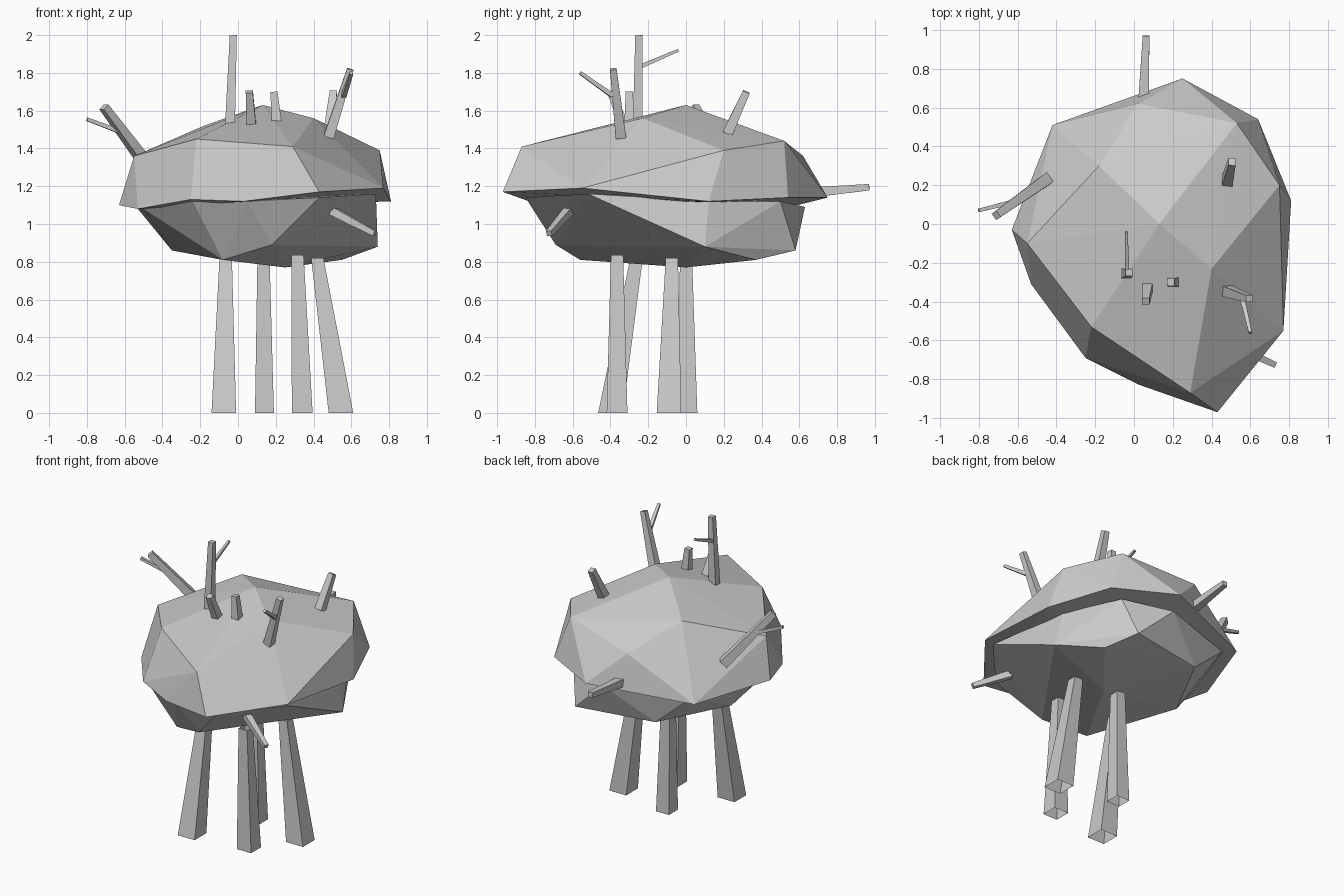
import bpy, bmesh
from mathutils import Vector


def finish(name, bm):
    me = bpy.data.meshes.new(name)
    bm.to_mesh(me)
    bm.free()
    ob = bpy.data.objects.new(name, me)
    bpy.context.collection.objects.link(ob)
    return ob


def rock(name, pts):
    """Faceted mass: convex hull around a few corner points."""
    bm = bmesh.new()
    for p in pts:
        bm.verts.new(p)
    res = bmesh.ops.convex_hull(bm, input=bm.verts[:])
    loose = [v for v in bm.verts if not v.link_faces]
    bmesh.ops.delete(bm, geom=loose, context='VERTS')
    bmesh.ops.recalc_face_normals(bm, faces=bm.faces[:])
    return finish(name, bm)


def stick(name, a, b, wa, wb, level=False, cap=True):
    """Tapered square bar from a to b; level keeps its ends horizontal."""
    a, b = Vector(a), Vector(b)
    d = (b - a).normalized()
    if level:
        u, v = Vector((1, 0, 0)), Vector((0, 1, 0))
    else:
        ref = Vector((1, 0, 0)) if abs(d.z) > 0.8 else Vector((0, 0, 1))
        u = (ref - d * ref.dot(d)).normalized()
        v = d.cross(u)
    bm = bmesh.new()
    rings = []
    for c, w in ((a, wa), (b, wb)):
        rings.append([bm.verts.new(c + u * (sx * w / 2) + v * (sy * w / 2))
                      for sx, sy in ((-1, -1), (1, -1), (1, 1), (-1, 1))])
    for i in range(4):
        j = (i + 1) % 4
        bm.faces.new((rings[0][i], rings[0][j], rings[1][j], rings[1][i]))
    if cap:
        bm.faces.new(rings[1])
    bmesh.ops.recalc_face_normals(bm, faces=bm.faces[:])
    return finish(name, bm)


# Upper crown: lower rim, then shoulder and peak
rock("upper_crown", [
    (0.43, -0.97, 1.17), (0.77, -0.55, 1.19), (0.81, 0.12, 1.12),
    (0.64, 0.54, 1.14), (0.25, 0.75, 1.14), (-0.42, 0.51, 1.08),
    (-0.63, -0.03, 1.10), (-0.53, -0.31, 1.08), (-0.25, -0.69, 1.13),
    (0.03, -0.83, 1.12),
    (0.75, 0.20, 1.39), (0.53, 0.52, 1.44), (0.02, 0.62, 1.36),
    (-0.18, 0.30, 1.52), (-0.55, -0.10, 1.36), (-0.22, -0.53, 1.45),
    (0.29, -0.87, 1.41), (0.40, -0.23, 1.56), (0.13, 0.0, 1.63)])

# Lower crown: rim tucked under the upper one, then the belly
rock("lower_crown", [
    (0.43, -0.85, 1.14), (0.73, -0.52, 1.16), (0.69, 0.12, 1.12),
    (0.52, 0.50, 1.12), (0.20, 0.63, 1.09), (-0.35, 0.45, 1.08),
    (-0.53, -0.05, 1.08), (-0.50, -0.30, 1.08), (-0.24, -0.66, 1.12),
    (0.05, -0.78, 1.12),
    (0.18, -0.69, 0.89), (-0.08, -0.56, 0.81), (-0.35, 0.0, 0.86),
    (0.74, 0.10, 0.88), (0.45, 0.58, 0.86), (-0.10, 0.48, 0.86),
    (0.55, 0.37, 0.81), (0.25, 0.0, 0.77)])

# Four splayed trunks, open at the ends
for name, foot, top, w in (
        ("trunk_left", (-0.075, -0.40, 0), (-0.065, -0.26, 0.83), 0.13),
        ("trunk_back", (0.14, 0.01, 0), (0.135, 0.0, 0.81), 0.10),
        ("trunk_front", (0.34, -0.365, 0), (0.315, -0.365, 0.835), 0.11),
        ("trunk_right", (0.545, -0.09, 0), (0.42, -0.075, 0.82), 0.13)):
    stick(name, foot, top, w, 0.065, level=True, cap=False)

# Branches and their side twigs
for name, a, b, wa, wb in (
        ("top_branch", (-0.042, -0.255, 1.53), (-0.025, -0.25, 2.0), 0.052, 0.037),
        ("top_twig", (-0.035, -0.25, 1.83), (-0.04, -0.04, 1.92), 0.022, 0.015),
        ("left_branch", (-0.45, 0.23, 1.27), (-0.71, 0.045, 1.62), 0.06, 0.04),
        ("left_twig", (-0.60, 0.12, 1.48), (-0.80, 0.07, 1.555), 0.025, 0.018),
        ("right_branch", (0.48, -0.345, 1.46), (0.595, -0.385, 1.82), 0.055, 0.035),
        ("right_twig", (0.56, -0.39, 1.68), (0.60, -0.56, 1.80), 0.025, 0.018),
        ("front_stub", (0.07, -0.33, 1.53), (0.06, -0.40, 1.70), 0.05, 0.038),
        ("centre_stub", (0.205, -0.30, 1.54), (0.19, -0.30, 1.70), 0.052, 0.038),
        ("back_stub", (0.48, 0.22, 1.48), (0.505, 0.32, 1.70), 0.055, 0.038),
        ("low_branch", (0.50, -0.62, 1.07), (0.725, -0.725, 0.95), 0.045, 0.03),
        ("rear_branch", (0.05, 0.64, 1.165), (0.062, 0.97, 1.195), 0.055, 0.034)):
    stick(name, a, b, wa, wb)
